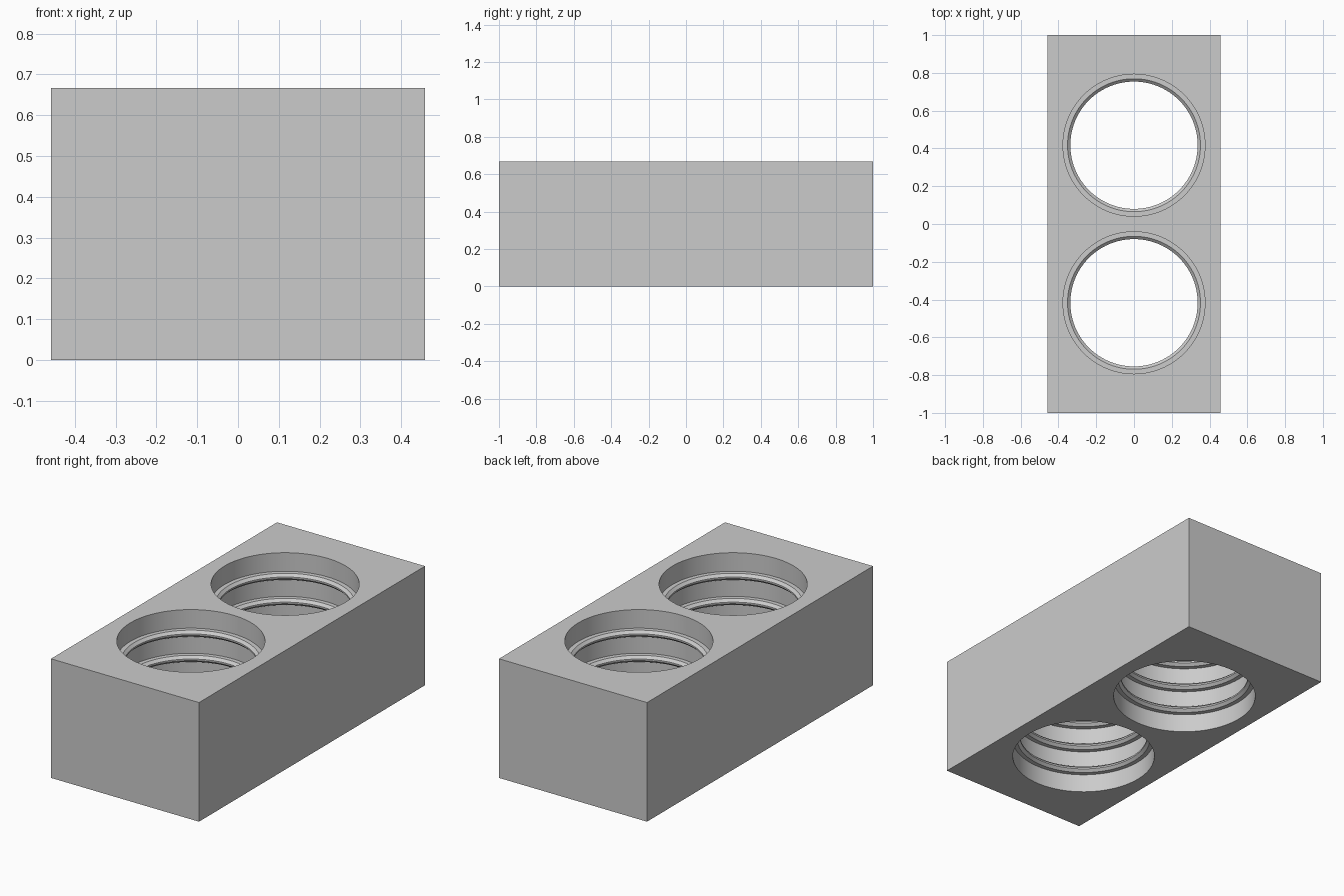
import bpy, bmesh, math

cube = bpy.data.objects.get("Cube")
if cube:
    bpy.data.objects.remove(cube, do_unlink=True)

WIDTH, LENGTH, HEIGHT = 0.917, 2.0, 0.667
HOLE_Y = 0.417
BORE, STEP, LIP = 0.376, 0.352, 0.337
RIBS = 4
WALL = 0.104
RIB = (HEIGHT - (RIBS + 1) * WALL) / RIBS
SIDES = 96

grey = bpy.data.materials.new("plain grey")
grey.use_nodes = True
colour = (0.6, 0.6, 0.6, 1)
grey.diffuse_color = colour
grey.node_tree.nodes["Principled BSDF"].inputs["Base Color"].default_value = colour


def finish(bm, name):
    bmesh.ops.recalc_face_normals(bm, faces=bm.faces)
    mesh = bpy.data.meshes.new(name)
    bm.to_mesh(mesh)
    bm.free()
    mesh.materials.append(grey)
    obj = bpy.data.objects.new(name, mesh)
    bpy.context.collection.objects.link(obj)
    return obj


def lathe(name, profile, y):
    """Closed solid of revolution around a vertical axis."""
    bm = bmesh.new()
    rings = []
    for r, z in profile:
        angles = [2 * math.pi * i / SIDES for i in range(SIDES)]
        rings.append([bm.verts.new((r * math.cos(a), y + r * math.sin(a), z)) for a in angles])
    for low, high in zip(rings, rings[1:]):
        for i in range(SIDES):
            j = (i + 1) % SIDES
            bm.faces.new((low[i], low[j], high[j], high[i]))
    bm.faces.new(rings[0])
    bm.faces.new(rings[-1])
    return finish(bm, name)


# Bore profile: straight walls separated by stepped, bevelled ribs
profile = [(BORE, -0.05)]
for n in range(RIBS):
    z = WALL + n * (WALL + RIB)
    profile += [(BORE, z), (STEP, z), (LIP, z + RIB * 0.38),
                (LIP, z + RIB * 0.62), (STEP, z + RIB), (BORE, z + RIB)]
profile.append((BORE, HEIGHT + 0.05))

# Rectangular block
bm = bmesh.new()
bmesh.ops.create_cube(bm, size=1)
bmesh.ops.scale(bm, vec=(WIDTH, LENGTH, HEIGHT), verts=bm.verts)
bmesh.ops.translate(bm, vec=(0, 0, HEIGHT / 2), verts=bm.verts)
block = finish(bm, "two_hole_block")

# Cut the two ribbed through holes
bpy.context.view_layer.objects.active = block
block.select_set(True)
for name, y in (("front_bore", -HOLE_Y), ("back_bore", HOLE_Y)):
    cutter = lathe(name, profile, y)
    cutter.hide_render = True
    mod = block.modifiers.new(name, "BOOLEAN")
    mod.operation = "DIFFERENCE"
    mod.solver = "EXACT"
    mod.object = cutter
    bpy.ops.object.modifier_apply(modifier=mod.name)
    bpy.data.objects.remove(cutter, do_unlink=True)

bpy.ops.object.shade_smooth_by_angle(angle=math.radians(20))
